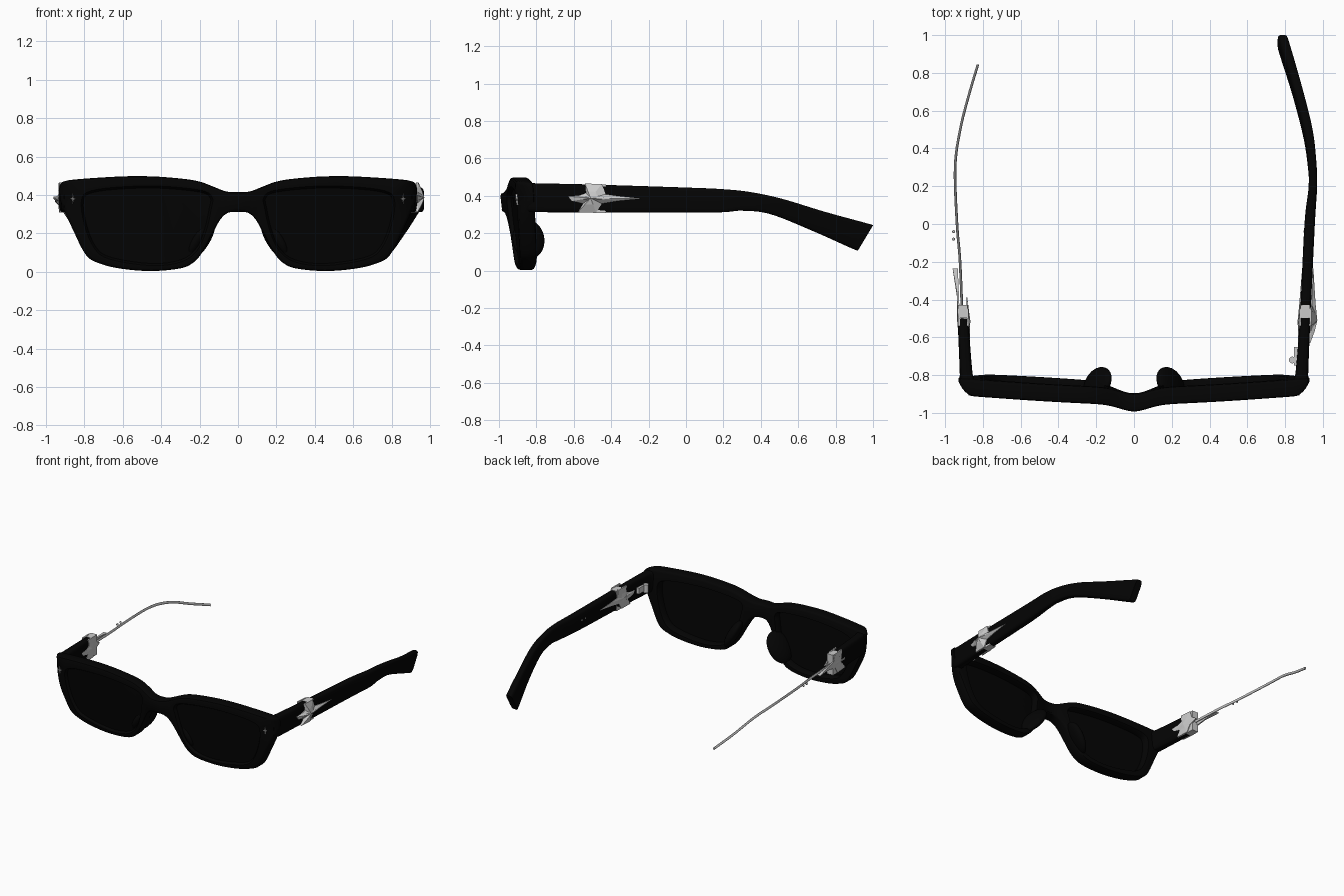
import bpy, bmesh, math
from mathutils import Vector

cube = bpy.data.objects.get("Cube")
if cube:
    bpy.data.objects.remove(cube)


def material(name, rgb, rough, metal):
    m = bpy.data.materials.new(name)
    m.use_nodes = True
    m.diffuse_color = (*rgb, 1)
    node = m.node_tree.nodes["Principled BSDF"]
    node.inputs["Base Color"].default_value = (*rgb, 1)
    node.inputs["Roughness"].default_value = rough
    node.inputs["Metallic"].default_value = metal
    return m


BLACK = material("black acetate", (0.0012, 0.0012, 0.0012), 0.5, 0)
LENS = material("dark lens", (0.001, 0.001, 0.001), 0.4, 0)
SILVER = material("silver metal", (0.6, 0.6, 0.6), 0.4, 0)


def finish(bm, name, mat, angle=40):
    bmesh.ops.recalc_face_normals(bm, faces=bm.faces)
    me = bpy.data.meshes.new(name)
    bm.to_mesh(me)
    bm.free()
    me.materials.append(mat)
    ob = bpy.data.objects.new(name, me)
    bpy.context.collection.objects.link(ob)
    if angle:
        bpy.ops.object.select_all(action="DESELECT")
        ob.select_set(True)
        bpy.context.view_layer.objects.active = ob
        bpy.ops.object.shade_smooth_by_angle(angle=math.radians(angle))


def smooth_path(pts, steps, closed=False):
    """Catmull-Rom interpolation of tuples of any length."""
    pts = [Vector(p) for p in pts]
    n, out = len(pts), []
    for i in range(n if closed else n - 1):
        ids = [i - 1, i, i + 1, i + 2]
        a, b, c, d = [pts[j % n if closed else min(max(j, 0), n - 1)] for j in ids]
        for s in range(steps):
            t = s / steps
            out.append(0.5 * (2 * b + (c - a) * t + (2 * a - 5 * b + 4 * c - d) * t * t
                              + (3 * b - a - 3 * c + d) * t ** 3))
    return out if closed else out + [pts[-1]]


def front_y(x, z):
    """Wrapped and tilted front surface, with the bridge pushed forward."""
    return -.955 + .06 * abs(x) ** 1.2 - .036 * math.exp(-(x / .11) ** 2) + .08 * (.38 - z)


def bent(x, z, t):
    corner = .06 * (max(abs(x) - .85, 0) / .075) ** 2
    return (x, front_y(x, z) + corner + t * (.09 - corner), z)


def inset(loop, d):
    """Shift a 2D loop inward by d."""
    n = len(loop)
    area = sum(loop[i - 1].x * loop[i].y - loop[i].x * loop[i - 1].y for i in range(n))
    sign = 1 if area > 0 else -1
    out = []
    for i in range(n):
        tan = (loop[(i + 1) % n] - loop[i - 1]).normalized()
        out.append(loop[i] + Vector((-tan.y, tan.x)) * d * sign)
    return out


def bridge(bm, rings):
    for a, b in zip(rings, rings[1:]):
        for i in range(len(a)):
            bm.faces.new((a[i - 1], a[i], b[i], b[i - 1]))


def slab(name, loops, mat):
    """Bent slab; loops is a list of (outline, [(inset, depth), ...])."""
    bm = bmesh.new()
    caps = [[], []]
    for loop, profile in loops:
        rings = [[bm.verts.new(bent(p.x, p.y, t)) for p in inset(loop, d)] for d, t in profile]
        bridge(bm, rings)
        for cap, ring in zip(caps, (rings[0], rings[-1])):
            cap += [bm.edges.get((ring[i - 1], ring[i])) for i in range(len(ring))]
    for cap in caps:
        bmesh.ops.triangle_fill(bm, use_beauty=True, edges=cap, normal=(0, -1, 0))
    finish(bm, name, mat)


# Front frame and lenses
half = [(0, .415), (.06, .418), (.12, .44), (.2, .47), (.3, .486), (.45, .497), (.6, .497),
        (.8, .485), (.9, .473), (.926, .45), (.926, .38), (.905, .32), (.86, .22), (.79, .085),
        (.71, .04), (.6, .015), (.45, .004), (.3, .018), (.23, .05), (.18, .11), (.13, .205),
        (.09, .275), (.05, .308), (0, .312)]
outline = smooth_path(half + [(-x, z) for x, z in half[-2:0:-1]], 4, True)
opening = [(.15, .33), (.145, .385), (.2, .415), (.4, .435), (.6, .432), (.76, .412), (.805, .37),
           (.79, .25), (.74, .13), (.66, .075), (.45, .043), (.3, .062), (.22, .12), (.175, .22)]
holes = [smooth_path([(s * x, z) for x, z in opening], 4, True) for s in (1, -1)]
round_edge = [(.015, 0), (.004, .06), (0, .18), (0, .85), (.004, .95), (.013, 1)]
hole_edge = [(-.011, 0), (0, .2), (0, .8), (-.008, 1)]
slab("front_frame", [(outline, round_edge)] + [(h, hole_edge) for h in holes], BLACK)
for side, h in zip(("left", "right"), holes):
    slab(side + "_lens", [(h, [(-.004, .22), (-.004, .42)])], LENS)


def temple(name, stations, s):
    """Loft of rounded rectangles: (top y, bottom y, centre x, width, top z, bottom z)."""
    bm = bmesh.new()
    rings = []
    for yt, yb, x, w, zt, zb in stations:
        ring = []
        for k in range(24):
            a = math.tau * k / 24
            u, v = [math.copysign(abs(f(a)) ** 0.45, f(a)) for f in (math.cos, math.sin)]
            f = (v + 1) / 2
            ring.append(bm.verts.new((s * (x + u * w / 2), yb + (yt - yb) * f, zb + (zt - zb) * f)))
        rings.append(ring)
    bridge(bm, rings)
    bm.faces.new(rings[0])
    bm.faces.new(rings[-1])
    finish(bm, name, BLACK)


# Full left temple, and the short stub on the right
arm = [(-.865, -.865, .872, .07, .466, .316), (-.82, -.82, .884, .076, .467, .313),
       (-.77, -.77, .89, .066, .466, .312),
       (-.5, -.5, .906, .056, .46, .311), (0, 0, .93, .055, .444, .311),
       (.2, .2, .947, .045, .435, .312), (.35, .3, .942, .046, .419, .32),
       (.52, .45, .92, .05, .382, .302), (.74, .67, .864, .052, .315, .215),
       (.97, .89, .796, .056, .252, .117), (1, .92, .787, .05, .242, .108)]
temple("left_temple", smooth_path(arm, 6), 1)
temple("right_temple_stub", smooth_path(arm[:4], 4), -1)

# Nose pads
for s, side in ((1, "left"), (-1, "right")):
    bm = bmesh.new()
    bmesh.ops.create_uvsphere(bm, u_segments=24, v_segments=16, radius=1)
    for v in bm.verts:
        x, y, z = v.co.x * .045, v.co.y * .085, v.co.z * .105
        v.co = (s * (.192 + x - z * .5 - y * .3), -.842 + y - z * .06, .167 + z)
    finish(bm, side + "_nose_pad", BLACK)


def star(name, pts, centre, rise, place, tail):
    """Faceted star; place maps (u, v, height) to the model, tail lifts the first tip."""
    bm = bmesh.new()
    base = [bm.verts.new(place(u, v, -.006)) for u, v in pts]
    rim = [bm.verts.new(place(u, v, tail if i == 0 else .004)) for i, (u, v) in enumerate(pts)]
    cu, cv = centre
    mid = [bm.verts.new(place(cu + (u - cu) * .45, cv + (v - cv) * .45, rise * (.7 if i % 3 else .5)))
           for i, (u, v) in enumerate(pts)]
    bridge(bm, [base, rim, mid])
    top = bm.verts.new(place(cu, cv, rise))
    for i in range(len(mid)):
        bm.faces.new((mid[i - 1], mid[i], top))
    bm.faces.new(base)
    finish(bm, name, SILVER, 0)


def box(name, centre, size):
    bm = bmesh.new()
    bmesh.ops.create_cube(bm, size=1)
    for v in bm.verts:
        v.co = Vector(centre) + Vector(v.co[i] * size[i] for i in range(3))
    finish(bm, name, SILVER, 0)


def ball(name, centre, r):
    bm = bmesh.new()
    bmesh.ops.create_uvsphere(bm, u_segments=10, v_segments=6, radius=r)
    bmesh.ops.translate(bm, verts=bm.verts, vec=centre)
    finish(bm, name, SILVER)


# Star ornaments clasping each temple, inside and out
star_pts = [(-.235, .385), (-.36, .398), (-.43, .408), (-.45, .463), (-.54, .465), (-.535, .415),
            (-.57, .402), (-.63, .397), (-.61, .372), (-.55, .358), (-.578, .312), (-.48, .31),
            (-.45, .358), (-.36, .373)]
short_pts = [(-.39, .385)] + star_pts[2:-1]
cross = [(.016, 0), (.004, .005), (0, .03), (-.004, .005), (-.016, 0), (-.004, -.005),
         (0, -.03), (.004, -.005)]
for s, side, x0, rise, tail, inner in ((1, "left", .935, .036, .004, star_pts),
                                       (-1, "right", .928, .009, .022, short_pts)):
    star(side + "_outer_star", star_pts, (-.51, .387), rise,
         lambda u, v, h: (s * (x0 + .04 * (u + .5) + h), u, v), tail)
    star(side + "_inner_star", inner, (-.51, .387), .012,
         lambda u, v, h: (s * (.879 + .05 * (u + .5) - h), u, v), .002)
    box(side + "_clasp_band", (s * .907, -.463, .385), (.05, .07, .152))
    # Small cross on the front corner
    star(side + "_front_cross", cross, (0, 0), .006,
         lambda u, v, h: (s * .86 + u, front_y(.86 + s * u, .38 + v) - h, .38 + v), .004)
    for y in (-.04, -.08):
        ball(side + "_rivet", (s * (.955 if s < 0 else .904), y, .385), .008)

# Hinge on the inner left corner
bm = bmesh.new()
bmesh.ops.create_cone(bm, cap_ends=True, segments=16, radius1=.018, radius2=.018, depth=.06)
bmesh.ops.translate(bm, verts=bm.verts, vec=(.838, -.72, .385))
finish(bm, "hinge_barrel", SILVER)
box("hinge_plate", (.86, -.7, .385), (.025, .1, .045))

# Bare metal core of the right temple
bm = bmesh.new()
core = smooth_path([(-.908, -.52, .386), (-.921, -.2, .383), (-.937, 0, .38), (-.947, .3, .372),
                    (-.92, .5, .34), (-.875, .68, .272), (-.826, .845, .213)], 6)
rings = []
for p in core:
    rings.append([bm.verts.new(p + Vector((.007 * math.cos(a), 0, .01 * math.sin(a))))
                  for a in (math.tau * k / 10 for k in range(10))])
bridge(bm, rings)
bm.faces.new(rings[0])
bm.faces.new(rings[-1])
finish(bm, "right_core_wire", SILVER)
